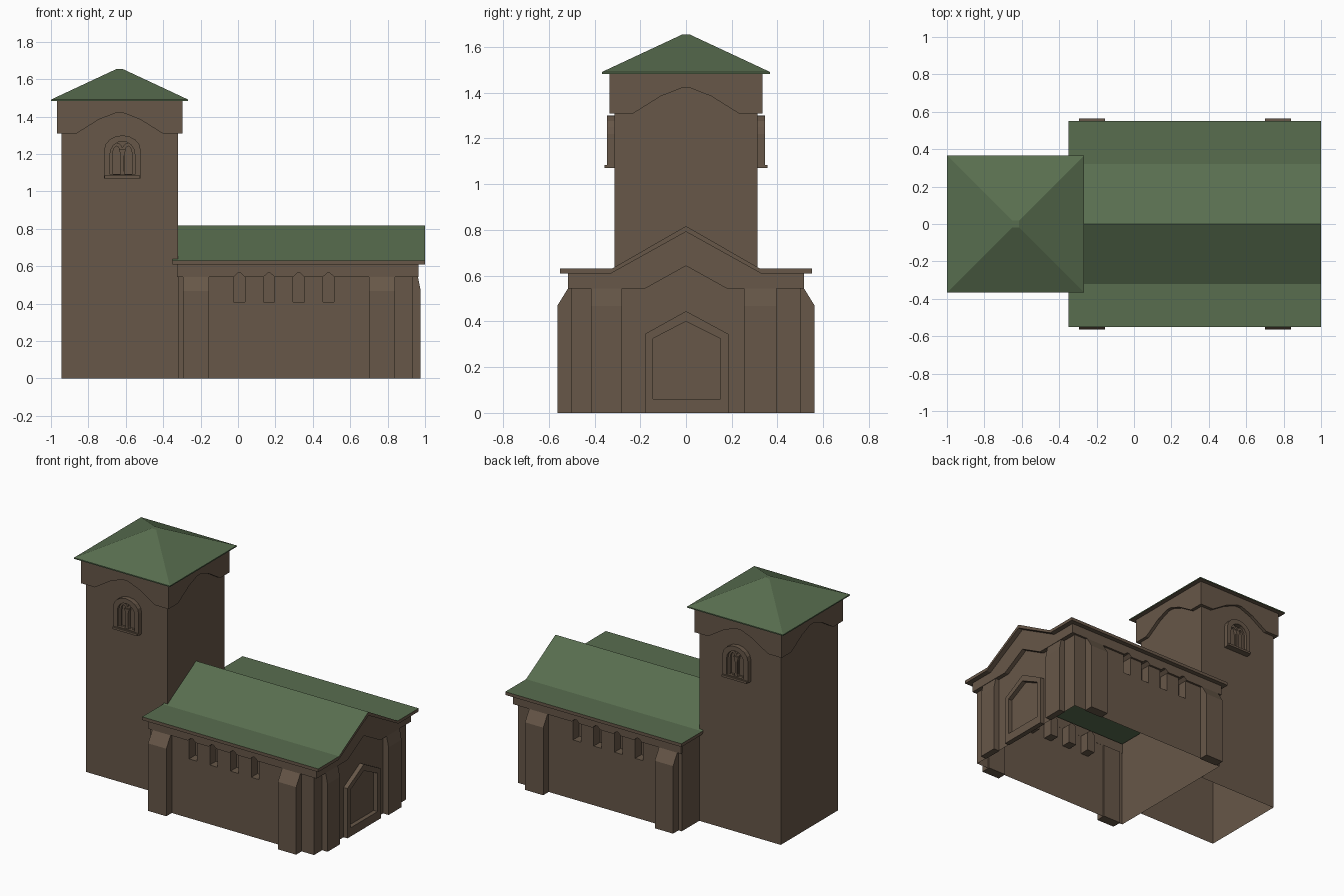
import bpy, bmesh, math
from mathutils import Vector

if "Cube" in bpy.data.objects:
    bpy.data.objects.remove(bpy.data.objects["Cube"])


def material(name, rgb):
    m = bpy.data.materials.new(name)
    m.diffuse_color = (*rgb, 1)
    m.use_nodes = True
    m.node_tree.nodes["Principled BSDF"].inputs["Base Color"].default_value = m.diffuse_color
    return m


BROWN = material("brown_stone", (0.135, 0.095, 0.065))
GREEN = material("green_roof", (0.098, 0.155, 0.078))
TX = -0.633  # tower centre


def place(p, axis, d):
    return (d, p[0], p[1]) if axis == 'x' else (p[0], d, p[1])


def prism(bm, pts, axis, a, b):
    lo = [bm.verts.new(place(p, axis, a)) for p in pts]
    hi = [bm.verts.new(place(p, axis, b)) for p in pts]
    bm.faces.new(lo)
    bm.faces.new(hi[::-1])
    for i in range(len(pts)):
        j = (i + 1) % len(pts)
        bm.faces.new((lo[j], lo[i], hi[i], hi[j]))


def ring(bm, outer, inner, axis, a, b):
    loops = [[bm.verts.new(place(p, axis, d)) for p in pts]
             for pts, d in ((outer, a), (outer, b), (inner, b), (inner, a))]
    n = len(outer)
    for k in range(4):
        p, q = loops[k], loops[(k + 1) % 4]
        for i in range(n):
            j = (i + 1) % n
            bm.faces.new((p[i], p[j], q[j], q[i]))


def finish(name, bm, *mats):
    bmesh.ops.recalc_face_normals(bm, faces=bm.faces)
    me = bpy.data.meshes.new(name)
    bm.to_mesh(me)
    bm.free()
    for m in mats or (BROWN,):
        me.materials.append(m)
    ob = bpy.data.objects.new(name, me)
    bpy.context.collection.objects.link(ob)
    return ob


def rect(x0, x1, z0, z1):
    return [(x0, z0), (x1, z0), (x1, z1), (x0, z1)]


def arch(cx, w, z0, spring, top, n=8):
    return [(cx - w, z0), (cx + w, z0)] + [
        (cx + w * math.cos(math.pi * i / n), spring + (top - spring) * math.sin(math.pi * i / n))
        for i in range(n + 1)]


def cut(ob, cutter):
    mod = ob.modifiers.new("niches", 'BOOLEAN')
    mod.operation, mod.solver, mod.object = 'DIFFERENCE', 'EXACT', cutter
    dg = bpy.context.evaluated_depsgraph_get()
    me = bpy.data.meshes.new_from_object(ob.evaluated_get(dg))
    ob.modifiers.clear()
    ob.data = me


def drop_faces(ob, rule):
    bm = bmesh.new()
    bm.from_mesh(ob.data)
    bm.normal_update()
    bmesh.ops.delete(bm, geom=[f for f in bm.faces if rule(f)], context='FACES')
    bm.to_mesh(ob.data)
    bm.free()


# Tower shaft, open underneath
bm = bmesh.new()
prism(bm, rect(TX - .312, TX + .312, 0, 1.484), 'y', -.312, .312)
shaft = finish("tower_shaft", bm)
drop_faces(shaft, lambda f: f.calc_center_median().z < .01)

# Scalloped band under the tower roof
bm = bmesh.new()
half = [(.335, 1.31), (.23, 1.31), (.11, 1.385), (.02, 1.42)]
band = half + [(-u, z) for u, z in reversed(half)] + [(-.335, 1.484), (.335, 1.484)]
for s in (-1, 1):
    prism(bm, [(TX + u, z) for u, z in band], 'y', s * .31, s * .335)
    prism(bm, band, 'x', TX + s * .31, TX + s * .335)
finish("tower_band", bm)

# Hipped tower roof with thin rim
bm = bmesh.new()
levels = [[bm.verts.new((TX + h * x, h * y, z)) for x, y in ((-1, -1), (1, -1), (1, 1), (-1, 1))]
          for h, z in ((.367, 1.483), (.367, 1.491), (.018, 1.654))]
for p, q in zip(levels, levels[1:]):
    for i in range(4):
        bm.faces.new((p[i], p[(i + 1) % 4], q[(i + 1) % 4], q[i]))
bm.faces.new(levels[2])
bm.faces.new(levels[0][::-1]).material_index = 1
finish("tower_roof", bm, GREEN, BROWN)

# Twin arched belfry windows on front and back
cx = TX + .015
for s, side in ((-1, "front"), (1, "back")):
    bm = bmesh.new()
    ring(bm, arch(cx, .098, 1.07, 1.22, 1.30), arch(cx, .066, 1.09, 1.20, 1.268), 'y', s * .305, s * .345)
    prism(bm, rect(cx - .095, cx + .095, 1.07, 1.085), 'y', s * .31, s * .357)
    for c in (-.031, .031):
        ring(bm, arch(cx + c, .036, 1.088, 1.21, 1.26), arch(cx + c, .02, 1.092, 1.20, 1.242),
             'y', s * .305, s * .326)
    prism(bm, [(cx - .015, 1.088), (cx + .015, 1.088), (cx + .009, 1.11), (cx + .009, 1.19),
               (cx + .018, 1.225), (cx - .018, 1.225), (cx - .009, 1.19), (cx - .009, 1.11)],
          'y', s * .31, s * .336)
    finish("belfry_window_" + side, bm)

# Cutter for four niches on each long side
bm = bmesh.new()
for i in range(4):
    c = .007 + .159 * i
    pts = [(c - .03, .41), (c + .03, .41), (c + .03, .543), (c + .008, .563), (c - .008, .563), (c - .03, .543)]
    for s in (-1, 1):
        prism(bm, pts, 'y', s * .435, s * .6)
cutter = finish("niche_cutter", bm)
cutter.hide_render = True

# Nave walls, hollow and open below
bm = bmesh.new()
prism(bm, [(-.503, 0), (.503, 0), (.503, .615), (.325, .615), (0, .8), (-.325, .615), (-.503, .615)],
      'x', -.32, .935)
walls = finish("nave_walls", bm)
cut(walls, cutter)
drop_faces(walls, lambda f: f.calc_center_median().z < .01
           or (f.normal.z > .3 and f.calc_center_median().z > .6))

# Frieze along both sides
for s, side in ((-1, "front"), (1, "back")):
    bm = bmesh.new()
    prism(bm, rect(-.325, .965, .543, .612), 'y', s * .502, s * .517)
    cut(finish("frieze_" + side, bm), cutter)
bpy.data.objects.remove(cutter)

# Peaked frieze on the gable end
bm = bmesh.new()
prism(bm, [(-.517, .543), (-.18, .543), (0, .643), (.18, .543), (.517, .543), (.517, .612),
           (.325, .612), (0, .792), (-.325, .612), (-.517, .612)], 'x', .934, .965)
finish("gable_frieze", bm)

# Nave roof: green on top, stone edges and eaves, open above the hollow
bm = bmesh.new()
prism(bm, [(-.55, .632), (-.322, .632), (0, .817), (.322, .632), (.55, .632), (.55, .61), (.503, .61),
           (.328, .61), (0, .792), (-.328, .61), (-.503, .61), (-.55, .61)], 'x', -.35, 1.0)
for x in (-.32, .935):
    bmesh.ops.bisect_plane(bm, geom=bm.verts[:] + bm.edges[:] + bm.faces[:],
                           plane_co=Vector((x, 0, 0)), plane_no=Vector((1, 0, 0)))
bmesh.ops.recalc_face_normals(bm, faces=bm.faces)
for f in bm.faces:
    f.material_index = 0 if f.normal.z > .3 else 1
inside = [f for f in bm.faces if f.normal.z < -.3 and abs(f.calc_center_median().y) < .5
          and -.32 < f.calc_center_median().x < .93]
bmesh.ops.delete(bm, geom=inside, context='FACES')
finish("nave_roof", bm, GREEN, BROWN)

# Sloped-top buttresses on the sides and gable end
bm = bmesh.new()
for x0, x1 in ((-.295, -.155), (.70, .84)):
    for s in (-1, 1):
        prism(bm, [(s * .495, 0), (s * .563, 0), (s * .563, .468), (s * .517, .543), (s * .495, .543)],
              'x', x0, x1)
for y0, y1 in ((-.415, -.28), (.253, .395)):
    prism(bm, [(.93, 0), (.977, 0), (.977, .468), (.962, .543), (.93, .543)], 'y', y0, y1)
finish("buttresses", bm)

# Pointed doorway surround
bm = bmesh.new()
ring(bm, [(-.18, 0), (.185, 0), (.185, .345), (0, .445), (-.18, .345)],
     [(-.145, .06), (.15, .06), (.15, .325), (0, .40), (-.145, .325)], 'x', .93, .965)
finish("door_surround", bm)
